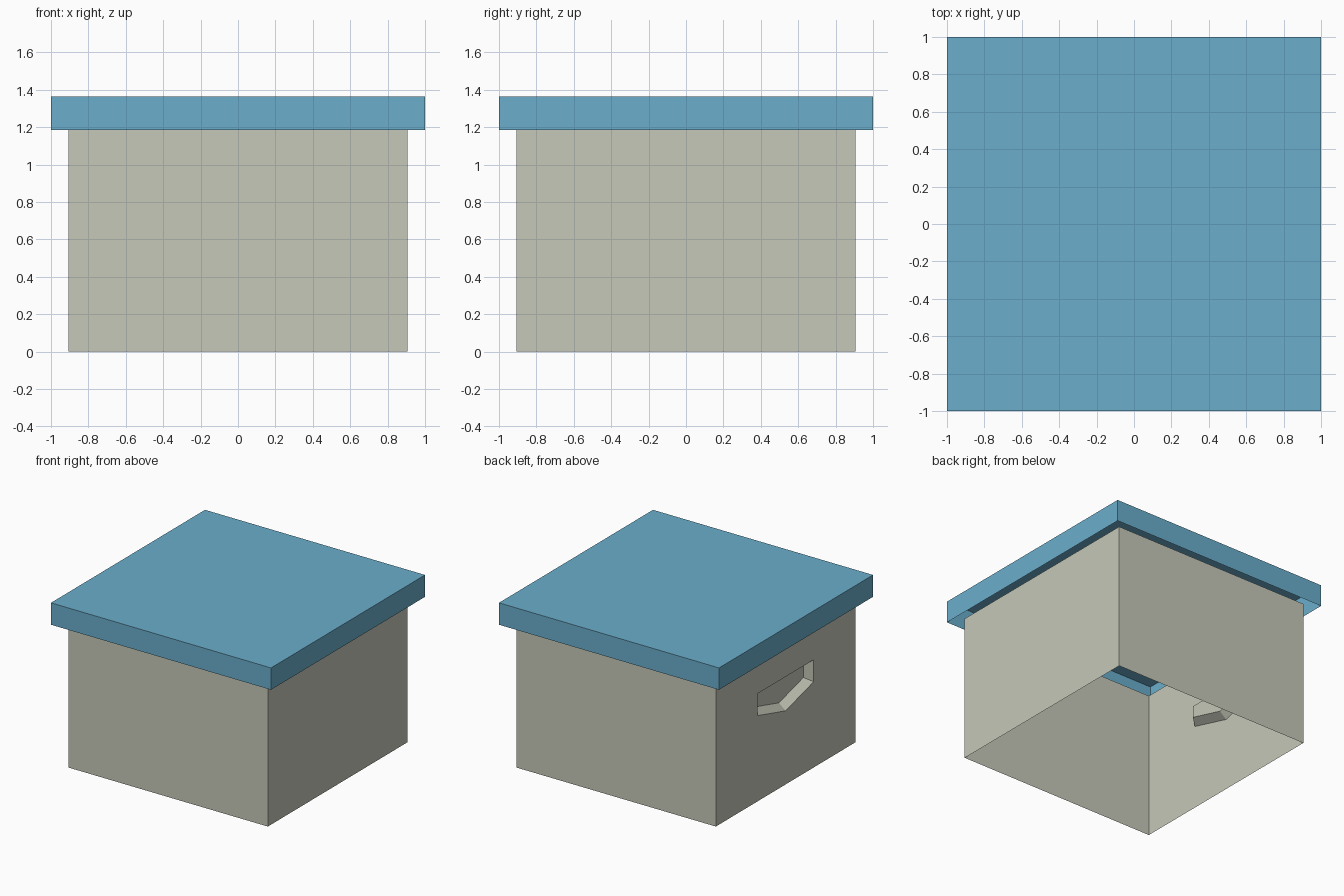
import bpy, bmesh

if "Cube" in bpy.data.objects:
    bpy.data.objects.remove(bpy.data.objects["Cube"])


def material(name, rgb):
    m = bpy.data.materials.new(name)
    m.diffuse_color = (*rgb, 1)
    m.use_nodes = True
    m.node_tree.nodes["Principled BSDF"].inputs["Base Color"].default_value = m.diffuse_color
    return m


def finish(bm, name, mat):
    mesh = bpy.data.meshes.new(name)
    bm.to_mesh(mesh)
    bm.free()
    mesh.materials.append(mat)
    obj = bpy.data.objects.new(name, mesh)
    bpy.context.collection.objects.link(obj)
    return obj


def open_box(half, z0, z1):
    """Thin four-sided tube; returns bmesh and its bottom and top vertex rings."""
    bm = bmesh.new()
    corners = [(-half, -half), (half, -half), (half, half), (-half, half)]
    low = [bm.verts.new((x, y, z0)) for x, y in corners]
    high = [bm.verts.new((x, y, z1)) for x, y in corners]
    for i in range(4):
        j = (i + 1) % 4
        bm.faces.new((low[i], low[j], high[j], high[i]))
    return bm, low, high


# Box body: thin shell, open at top and bottom
HALF = 0.905
bm, low, high = open_box(HALF, 0, 1.21)

# Left wall is replaced by two halves surrounding the handle outline
bm.faces.remove(bm.faces.get((low[3], low[0], high[0], high[3])))
outline = [(0.365, 0.885), (0.365, 0.705), (0, 0.605), (-0.365, 0.705), (-0.365, 0.885)]
hole = [bm.verts.new((-HALF, y, z)) for y, z in outline]
bm.faces.new((low[3], low[0], hole[3], hole[2], hole[1], hole[0], high[3]))
bm.faces.new((low[0], high[0], high[3], hole[0], hole[4], hole[3]))

# Recessed handle with sloping sides
grip = bm.faces.new(hole)
bm.normal_update()
if grip.normal.x > 0:
    grip.normal_flip()
bmesh.ops.recalc_face_normals(bm, faces=bm.faces[:])
bm.normal_update()
depth = -0.06 if grip.normal.x < 0 else 0.06
bmesh.ops.inset_region(bm, faces=[grip], thickness=0.048, depth=depth,
                       use_even_offset=True, use_boundary=True)
finish(bm, "box_body", material("box_grey", (0.565, 0.58, 0.485)))

# Lid: overhanging shell, open underneath
bm, low, high = open_box(1.0, 1.185, 1.365)
bm.faces.new(high)
finish(bm, "lid", material("lid_blue", (0.145, 0.42, 0.6)))
